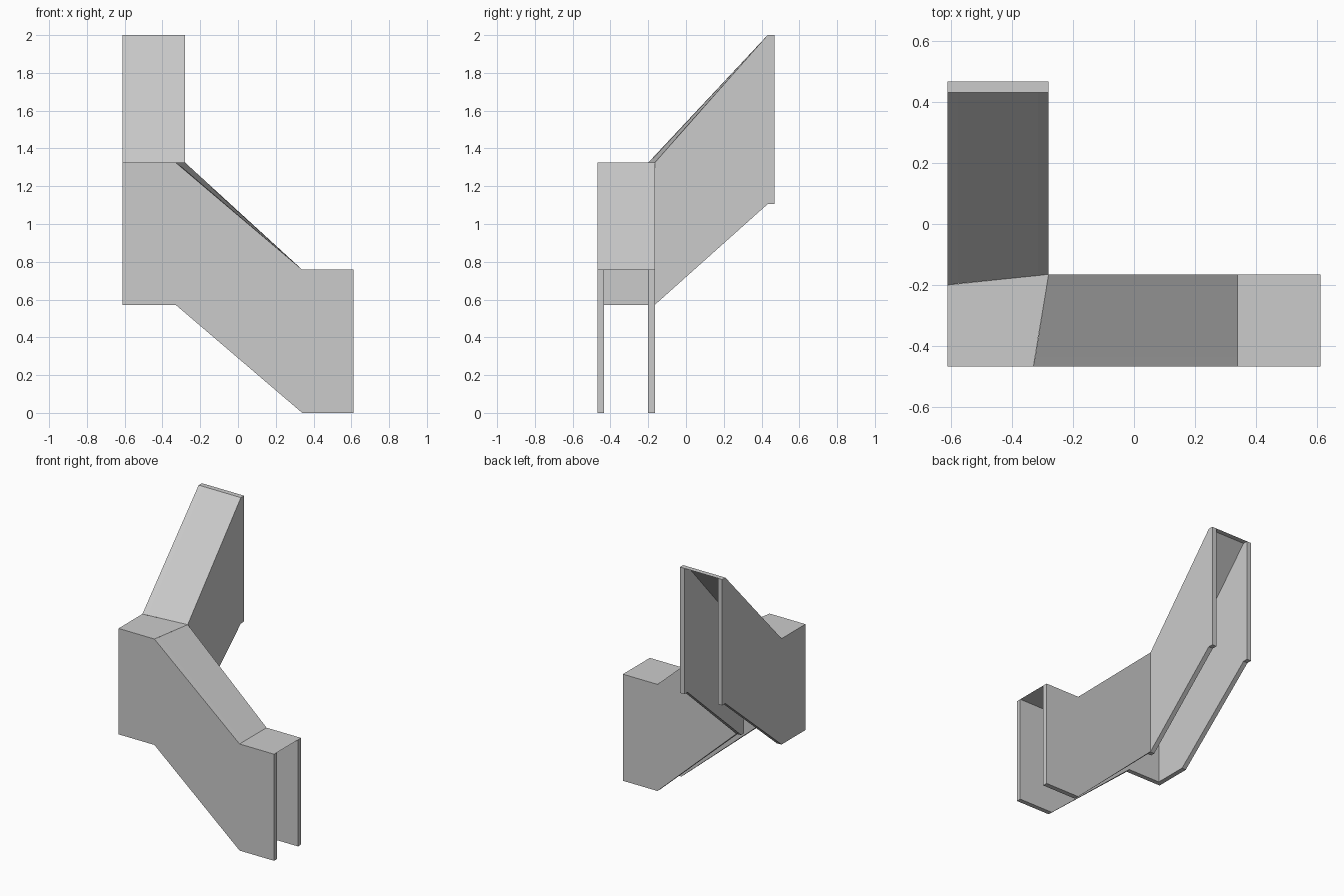
import bpy
import bmesh

cube = bpy.data.objects.get("Cube")
if cube:
    bpy.data.objects.remove(cube, do_unlink=True)

grey = bpy.data.materials.new("plain_grey")
grey.use_nodes = True
COLOUR = (0.6, 0.6, 0.6, 1)
grey.diffuse_color = COLOUR
grey.node_tree.nodes["Principled BSDF"].inputs["Base Color"].default_value = COLOUR

CORNER_TOP, CORNER_BOTTOM = 1.325, 0.572


def finish(name, bm, upward=False):
    bmesh.ops.remove_doubles(bm, verts=bm.verts, dist=0.0005)
    bmesh.ops.recalc_face_normals(bm, faces=bm.faces)
    if upward:
        bm.normal_update()
        for f in bm.faces:
            if f.normal.z < 0:
                f.normal_flip()
    mesh = bpy.data.meshes.new(name)
    bm.to_mesh(mesh)
    bm.free()
    mesh.materials.append(grey)
    bpy.context.collection.objects.link(bpy.data.objects.new(name, mesh))


def strip(bm, a, b):
    """Quads between two rows of points; repeated corners are dropped."""
    for p in zip(a, a[1:], b[1:], b):
        corners = list(dict.fromkeys(p))
        if len(corners) > 2:
            bm.faces.new([bm.verts.new(c) for c in corners])


class Wing:
    """A sloping arm; each track is one wall face: (offset, start, bend)."""

    def __init__(self, name, place, tracks, ends, top, bottom):
        self.name, self.place, self.tracks = name, place, tracks
        self.ends, self.top, self.bottom = ends, top, bottom

    def row(self, track, upper):
        offset, start, bend = track
        near, far = (CORNER_TOP, self.top) if upper else (CORNER_BOTTOM, self.bottom)
        along = (start, bend) + self.ends
        return [self.place(t, offset, z) for t, z in zip(along, (near, near, far, far))]

    def wall(self, label, pair):
        bm = bmesh.new()
        (t1, b1), (t2, b2) = [(self.row(k, True), self.row(k, False)) for k in pair]
        strip(bm, t1, b1)
        strip(bm, t2, b2)
        strip(bm, b1, b2)
        strip(bm, [t1[-1], b1[-1]], [t2[-1], b2[-1]])
        finish(f"{self.name}_{label}_wall", bm)

    def build(self):
        self.wall("outer", self.tracks[:2])
        self.wall("inner", self.tracks[2:])
        # Thin cover closing the top of the arm
        bm = bmesh.new()
        for a, b in zip(self.tracks, self.tracks[1:]):
            strip(bm, self.row(a, True)[1:], self.row(b, True)[1:])
        finish(f"{self.name}_cover", bm, True)


# Arm descending along x
Wing("lower_arm", lambda t, o, z: (t, o, z),
     [(-0.468, -0.612, -0.33), (-0.435, -0.578, -0.324),
      (-0.2, -0.315, -0.286), (-0.165, -0.28, -0.28)],
     (0.34, 0.612), 0.758, 0).build()

# Arm rising along y
Wing("upper_arm", lambda t, o, z: (o, t, z),
     [(-0.612, -0.468, -0.2), (-0.578, -0.435, -0.196),
      (-0.315, -0.2, -0.169), (-0.28, -0.165, -0.165)],
     (0.432, 0.468), 2, 1.105).build()

# Flat landing cover at the corner
bm = bmesh.new()
landing = [(-0.612, -0.468), (-0.33, -0.468), (-0.28, -0.165), (-0.612, -0.2)]
bm.faces.new([bm.verts.new((x, y, CORNER_TOP)) for x, y in landing])
finish("corner_cover", bm, True)
